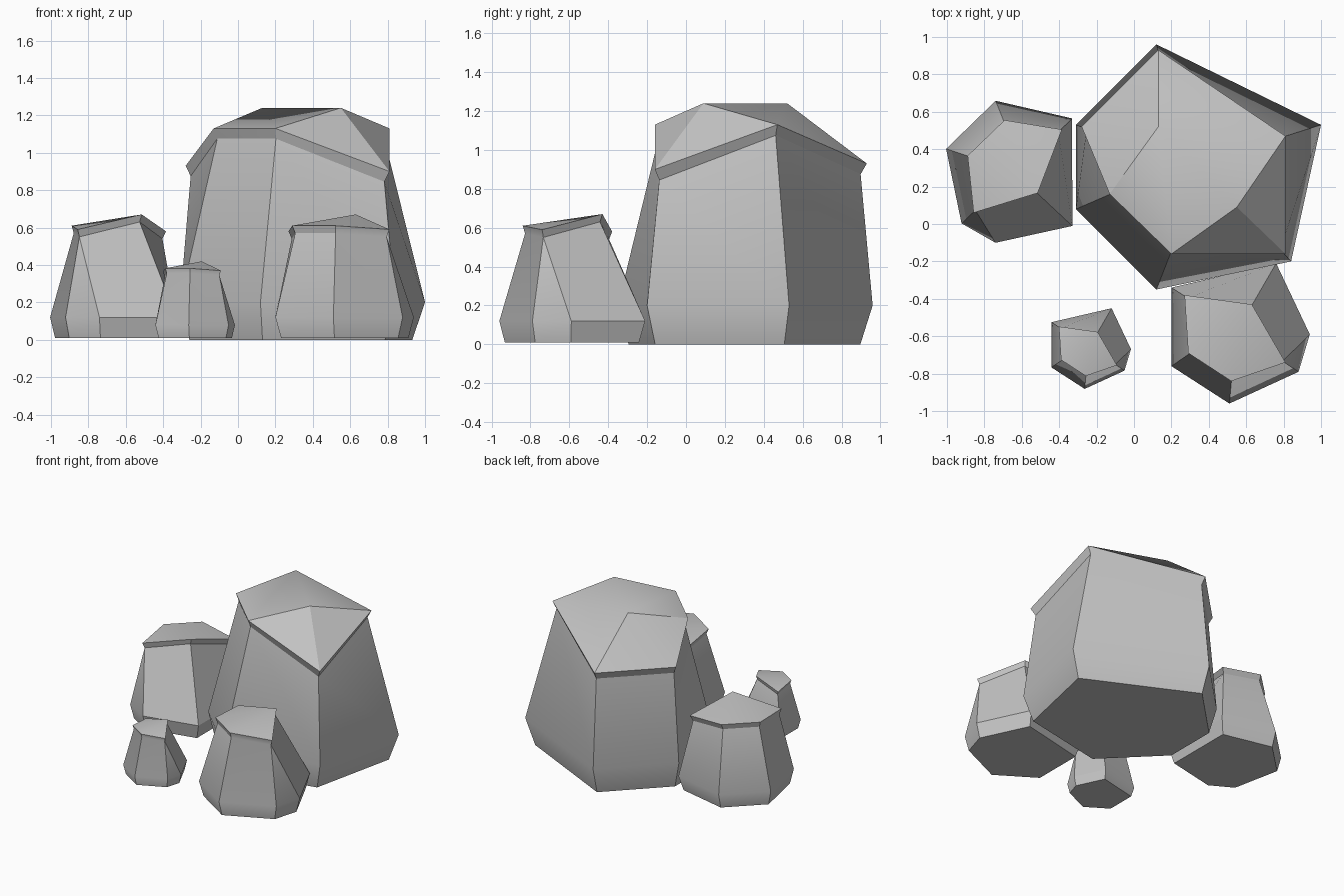
import bpy, bmesh, math
from mathutils import Matrix, Vector

cube = bpy.data.objects.get("Cube")
if cube:
    bpy.data.objects.remove(cube, do_unlink=True)

stone = bpy.data.materials.new("grey_stone")
stone.use_nodes = True
stone.diffuse_color = (0.55, 0.55, 0.55, 1)
stone.node_tree.nodes["Principled BSDF"].inputs["Base Color"].default_value = stone.diffuse_color


def shrink(ring, factor, z_of):
    """Scale a ring about its own middle in plan and give it new heights."""
    mid = sum(ring, Vector()) / len(ring)
    return [Vector((mid.x + (p.x - mid.x) * factor, mid.y + (p.y - mid.y) * factor, z_of(p)))
            for p in ring]


def rock(name, belly, rim, peaks, cap, foot, neck, matrix=Matrix()):
    """Stack foot, belly, neck and rim rings, then close with cap faces."""
    belly, rim = [Vector(p) for p in belly], [Vector(p) for p in rim]
    rings = [shrink(belly, foot, lambda p: 0),
             belly,
             shrink(rim, neck[0], lambda p: p.z - neck[1]),
             rim]
    bm = bmesh.new()
    rows = [[bm.verts.new(p) for p in ring] for ring in rings]
    n = len(belly)
    for low, high in zip(rows, rows[1:]):
        for i in range(n):
            j = (i + 1) % n
            bm.faces.new((low[i], low[j], high[j], high[i]))
    bm.faces.new(rows[0])
    top = rows[-1] + [bm.verts.new(p) for p in peaks]
    for face in cap:
        bm.faces.new([top[i] for i in face])
    bmesh.ops.remove_doubles(bm, verts=bm.verts, dist=0.001)
    bmesh.ops.transform(bm, matrix=matrix, verts=bm.verts)
    bmesh.ops.recalc_face_normals(bm, faces=bm.faces)
    mesh = bpy.data.meshes.new(name)
    bm.to_mesh(mesh)
    bm.free()
    mesh.materials.append(stone)
    mesh.shade_smooth()
    mesh.set_sharp_from_angle(angle=math.radians(30))
    obj = bpy.data.objects.new(name, mesh)
    bpy.context.collection.objects.link(obj)


# Large boulder with a faceted two-peaked crown
rock("large_boulder",
     belly=[(-.31, .53, .2), (.12, .96, .2), (1, .53, .2),
            (.84, -.2, .2), (.12, -.35, .2), (-.31, .08, .2)],
     rim=[(-.28, .52, .93), (.13, .93, .93), (.81, .47, 1.13),
          (.81, -.16, .9), (.2, -.16, 1.13), (-.13, .16, 1.13)],
     peaks=[(.13, .52, 1.24), (.55, .09, 1.24)],
     cap=[(3, 4, 7), (2, 3, 7), (2, 7, 6), (1, 2, 6), (4, 7, 6, 5), (0, 1, 6), (0, 6, 5)],
     foot=.91, neck=(.95, .055))

# Three small rocks share one form; two belly corners meet at one rim corner
belly = [(-.37, .245, .11), (-.37, -.175, .11), (-.06, -.375, .11),
         (.31, -.205, .11), (.37, -.005, .11), (.19, .375, .11)]
rim = [(-.3, .205, .57), (-.28, -.105, .6), (-.05, -.255, .6),
       (.24, -.155, .58), (.24, -.155, .58), (.06, .155, .66)]
cap = [(5, 0, 1), (5, 1, 2), (5, 2, 3)]
for name, place, turn, size, tall in (
        ("front_rock", (.57, -.585, .01), 0, 1, 1),
        ("side_rock", (-.6525, .259, .01), -103, 1, 1),
        ("pebble", (-.229, -.666, .01), 0, .575, .62)):
    matrix = (Matrix.Translation(place) @ Matrix.Rotation(math.radians(turn), 4, 'Z')
              @ Matrix.Diagonal((size, size, tall, 1)))
    rock(name, belly, rim, [], cap, .92, (.94, .04), matrix)
